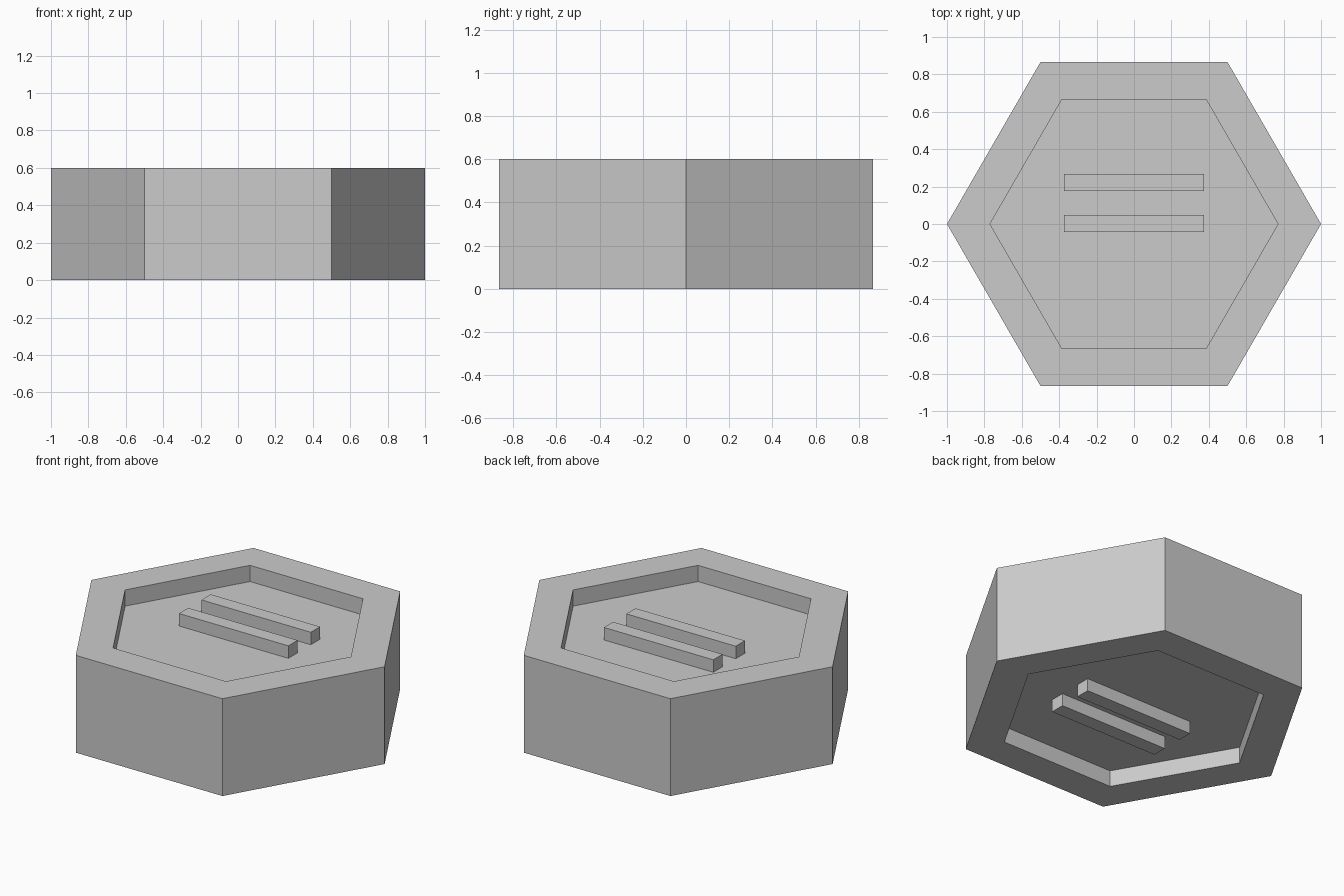
import bpy, bmesh
from math import pi, cos, sin

if "Cube" in bpy.data.objects:
    bpy.data.objects.remove(bpy.data.objects["Cube"])

HEIGHT, OUTER, INNER, DEPTH = 0.6, 1.0, 0.77, 0.10
BAR_LENGTH, BAR_WIDTH, BAR_HEIGHT = 0.746, 0.09, 0.077


def make_object(name, bm):
    bmesh.ops.recalc_face_normals(bm, faces=bm.faces)
    mesh = bpy.data.meshes.new(name)
    bm.to_mesh(mesh)
    bm.free()
    obj = bpy.data.objects.new(name, mesh)
    bpy.context.collection.objects.link(obj)
    return obj


# Hexagonal body: stacked rings from the lower recess floor, around the
# outside, to the upper recess floor
bm = bmesh.new()
profile = [(INNER, DEPTH), (INNER, 0), (OUTER, 0),
           (OUTER, HEIGHT), (INNER, HEIGHT), (INNER, HEIGHT - DEPTH)]
rings = [[bm.verts.new((r * cos(i * pi / 3), r * sin(i * pi / 3), z))
          for i in range(6)] for r, z in profile]
for a, b in zip(rings, rings[1:]):
    for i in range(6):
        j = (i + 1) % 6
        bm.faces.new((a[i], a[j], b[j], b[i]))
bm.faces.new(rings[0])
bm.faces.new(rings[-1])
make_object("hexagonal_body", bm)


# Raised bar on a recess floor; the lower side is the upper one flipped about x
def bar(name, y, side):
    bm = bmesh.new()
    bmesh.ops.create_cube(bm, size=1)
    bmesh.ops.scale(bm, vec=(BAR_LENGTH, BAR_WIDTH, BAR_HEIGHT), verts=bm.verts)
    obj = make_object(name, bm)
    z = HEIGHT / 2 - DEPTH + BAR_HEIGHT / 2
    obj.location = (0, side * y, HEIGHT / 2 + side * z)


for label, side in (("upper", 1), ("lower", -1)):
    bar(label + "_middle_bar", 0.003, side)
    bar(label + "_offset_bar", 0.222, side)
